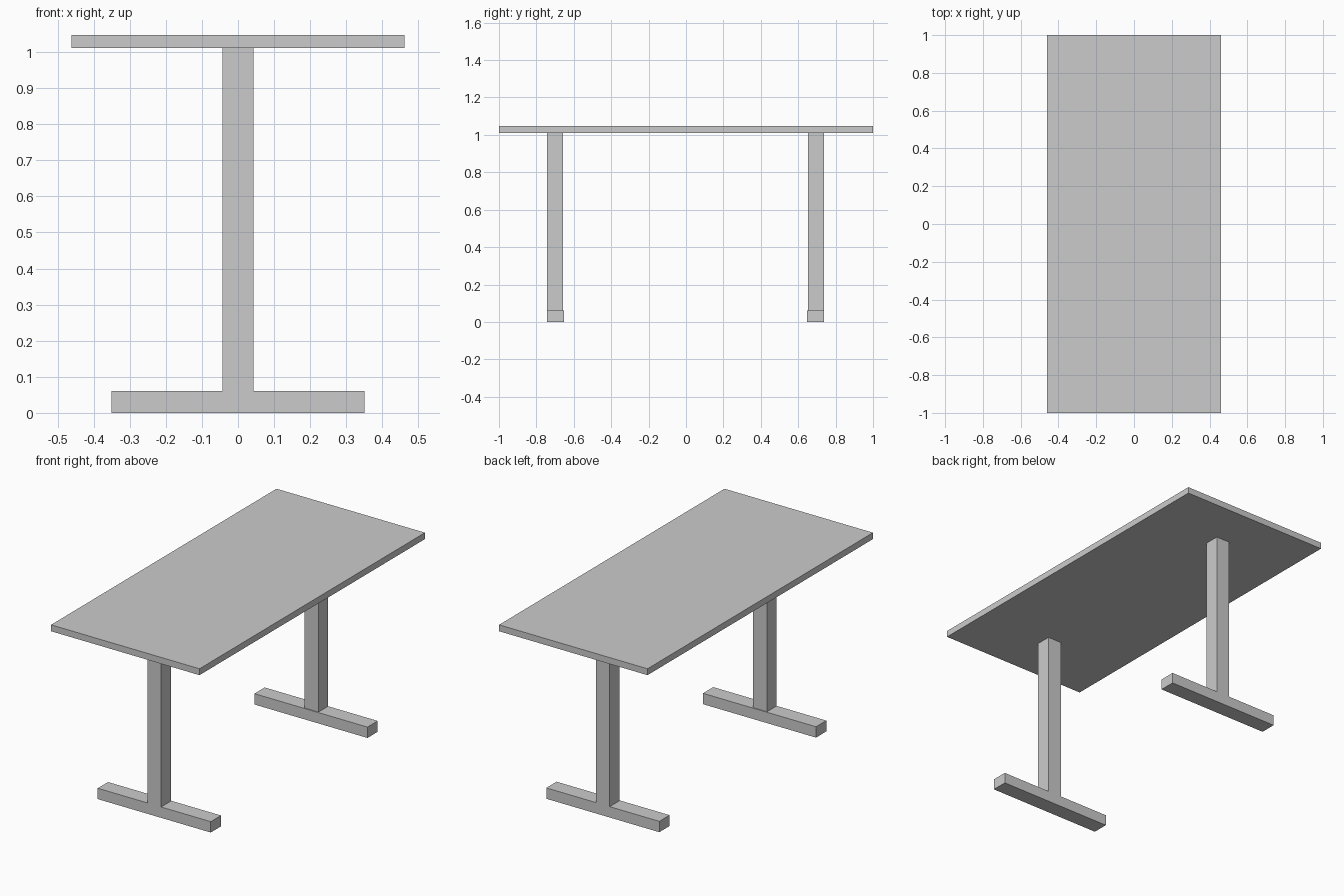
import bpy

if "Cube" in bpy.data.objects:
    bpy.data.objects.remove(bpy.data.objects["Cube"])


def box(name, x, y, z):
    """Axis-aligned box from (min, max) ranges, with dimensions baked into the mesh."""
    centre = [(a + b) / 2 for a, b in (x, y, z)]
    bpy.ops.mesh.primitive_cube_add(size=1, location=centre)
    obj = bpy.context.object
    obj.name = name
    obj.scale = [b - a for a, b in (x, y, z)]
    bpy.ops.object.transform_apply(location=False, rotation=False, scale=True)
    return obj


FOOT_TOP = 0.061
TOP_BOTTOM = 1.011
TOP_HEIGHT = 1.047
LEG_CENTRE_Y = -0.0025   # the leg pair sits very slightly off centre
OUTER = 0.7405           # outer face of each leg, flush with its foot

# Table top
box("table_top", (-0.461, 0.461), (-1, 1), (TOP_BOTTOM, TOP_HEIGHT))

# Two T-shaped legs: a column standing on a crosswise foot
for side, label in ((-1, "front"), (1, "back")):
    def span(width):
        return sorted(LEG_CENTRE_Y + side * d for d in (OUTER - width, OUTER))

    box(label + "_column", (-0.043, 0.043), span(0.086), (FOOT_TOP, TOP_BOTTOM))
    box(label + "_foot", (-0.351, 0.351), span(0.091), (0, FOOT_TOP))
